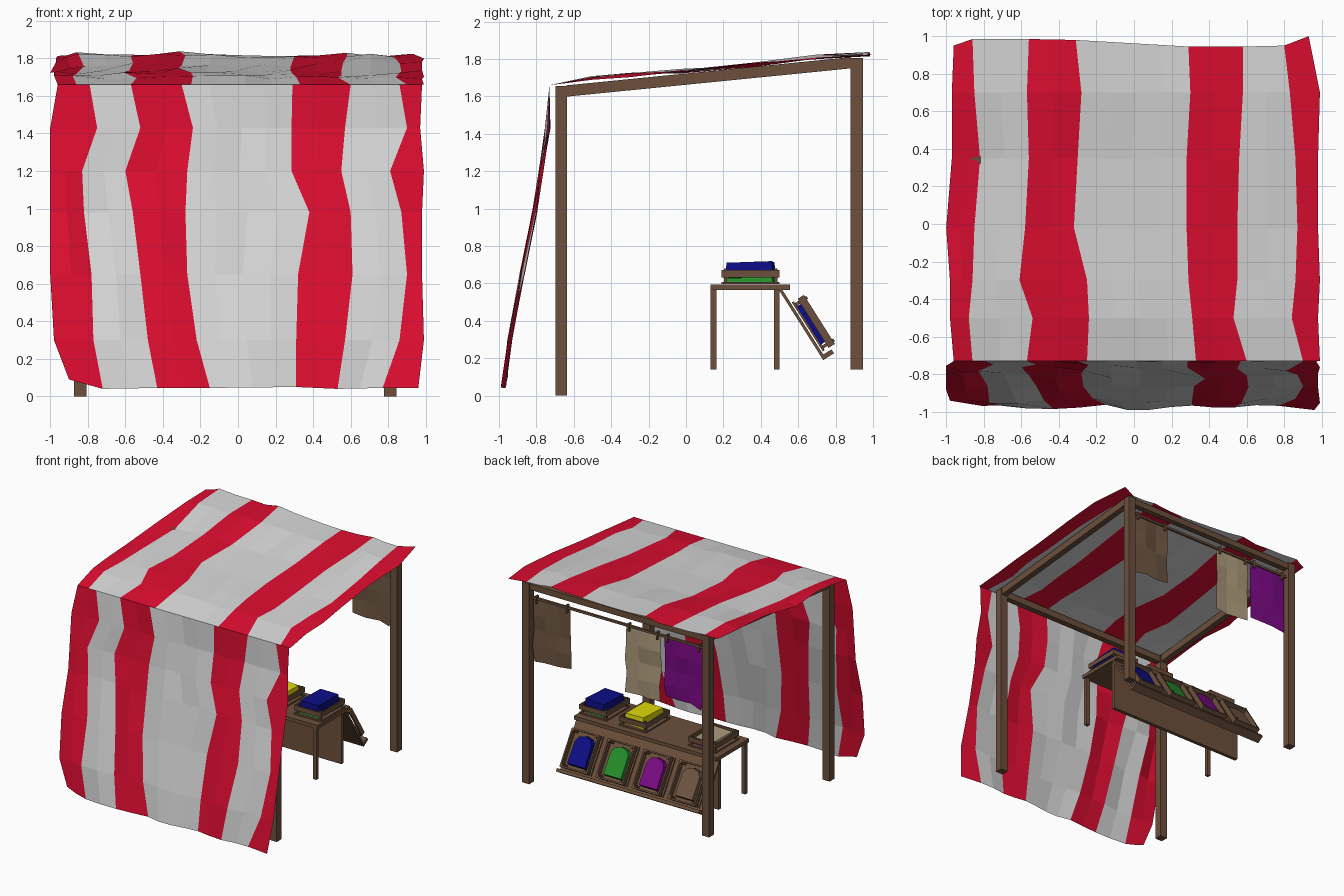
import bpy, bmesh, math, random
from mathutils import Matrix, Vector

if "Cube" in bpy.data.objects:
    bpy.data.objects.remove(bpy.data.objects["Cube"])

random.seed(4)


def mat(name, r, g, b):
    m = bpy.data.materials.new(name)
    m.diffuse_color = (r, g, b, 1)
    m.use_nodes = True
    m.node_tree.nodes["Principled BSDF"].inputs["Base Color"].default_value = m.diffuse_color
    return m


RED = mat("red canvas", .72, .004, .03)
WHITE = mat("white canvas", .68, .68, .68)
WOOD = mat("wood", .15, .08, .045)
BLUE = mat("blue cloth", .004, .004, .24)
GREEN = mat("green cloth", .02, .27, .025)
YELLOW = mat("yellow cloth", .75, .7, .003)
PURPLE = mat("purple cloth", .2, .003, .24)
CREAM = mat("cream cloth", .42, .33, .2)
BROWN = mat("brown cloth", .16, .095, .055)


def finish(name, bm, mats):
    me = bpy.data.meshes.new(name)
    bmesh.ops.recalc_face_normals(bm, faces=bm.faces)
    bm.to_mesh(me)
    bm.free()
    for m in mats:
        me.materials.append(m)
    ob = bpy.data.objects.new(name, me)
    bpy.context.scene.collection.objects.link(ob)
    return ob


def add_box(bm, x, y, z, M=Matrix()):
    """Box from (min, max) pairs, moved by M."""
    c = [(a[0] + a[1]) / 2 for a in (x, y, z)]
    s = [a[1] - a[0] for a in (x, y, z)]
    bmesh.ops.create_cube(bm, size=1, matrix=M @ Matrix.Translation(c) @ Matrix.Diagonal((*s, 1)))


def box(name, x, y, z, m=WOOD, M=Matrix()):
    bm = bmesh.new()
    add_box(bm, x, y, z, M)
    return finish(name, bm, [m])


def prism(name, pts, z0, z1, m, M):
    """Extruded outline whose top is slightly smaller than its base."""
    bm = bmesh.new()
    f = bm.faces.new([bm.verts.new((x, y, z0)) for x, y in pts])
    r = bmesh.ops.extrude_face_region(bm, geom=[f])
    for v in [g for g in r["geom"] if isinstance(g, bmesh.types.BMVert)]:
        v.co = (v.co.x * .93, v.co.y * .95, z1 + random.uniform(-.006, .006))
    bmesh.ops.transform(bm, matrix=M, verts=bm.verts)
    return finish(name, bm, [m])


# ---- striped canvas sheets ----
SUBS = [2, 2, 2, 4, 2, 2, 1]


def sheet(name, rows, place, edge):
    """rows: (along, height, stripe border xs); edge: offsets of the last row."""
    bm = bmesh.new()
    grid, cols = [], []
    for i, (a, h, xs) in enumerate(rows):
        line = []
        for s, n in enumerate(SUBS):
            for k in range(n + (s == 6)):
                t = k / n
                x = xs[s] + (xs[s + 1] - xs[s]) * t
                e = edge[s] + (edge[s + 1] - edge[s]) * t if i == len(rows) - 1 else 0
                w = random.uniform(-.013, .013) * (i > 0)
                line.append(bm.verts.new(place(x, a, h, w, e)))
        grid.append(line)
    for s, n in enumerate(SUBS):
        cols += [s % 2] * n
    for r0, r1 in zip(grid, grid[1:]):
        for j, c in enumerate(cols):
            bm.faces.new((r0[j], r0[j + 1], r1[j + 1], r1[j])).material_index = c
    return finish(name, bm, [RED, WHITE])


roof = [
    (-.73, 1.66, (-.96, -.86, -.57, -.25, .33, .60, .90, .99)),
    (-.50, 1.70, (-.98, -.88, -.54, -.24, .31, .53, .84, .98)),
    (-.30, 1.715, (-.98, -.86, -.61, -.25, .29, .55, .86, .99)),
    (-.02, 1.735, (-1.0, -.85, -.58, -.32, .28, .55, .87, .98)),
    (.35, 1.768, (-.97, -.82, -.56, -.30, .28, .56, .86, .98)),
    (.70, 1.812, (-.97, -.85, -.57, -.28, .30, .58, .83, .99)),
    (.96, 1.825, (-.96, -.86, -.56, -.31, .29, .58, .80, .93))]
sheet("roof_canvas", roof, lambda x, a, h, w, e: (x, a + e, h + w),
      (-.01, .025, .025, .02, -.015, -.015, -.01, .04))

front = [
    (1.66, -.73, (-.96, -.79, -.57, -.30, .29, .60, .86, .98)),
    (1.43, -.74, (-1.0, -.75, -.52, -.24, .285, .57, .90, .97)),
    (1.20, -.775, (-1.0, -.83, -.60, -.27, .285, .55, .81, .99)),
    (.98, -.81, (-1.0, -.82, -.56, -.28, .38, .60, .87, .98)),
    (.65, -.875, (-1.0, -.78, -.52, -.27, .32, .61, .90, .98)),
    (.30, -.94, (-.98, -.77, -.48, -.22, .31, .57, .86, .99)),
    (.04, -.975, (-.90, -.72, -.43, -.15, .31, .53, .77, .96))]
sheet("front_canvas", front, lambda x, a, h, w, e: (x, h + w * 1.2 - e * .4, a + abs(e)),
      (-.05, 0, .005, .005, .01, 0, .005, .005))

# ---- frame: posts, cross beams, sloping side beams ----
CX = -.015
for side, n in ((-1, "left"), (1, "right")):
    x = CX + side * .825
    xs = (x - .033, x + .033)
    box("front_post_" + n, xs, (-.697, -.635), (0, 1.655))
    box("back_post_" + n, xs, (.88, .945), (.14, 1.805))
    ang = math.atan2(.15, 1.51)
    box("side_beam_" + n, (x - .025, x + .025), (0, 1.53), (-.03, .03),
        M=Matrix.Translation((0, -.64, 1.629)) @ Matrix.Rotation(ang, 4, 'X'))
box("front_beam", (CX - .825, CX + .825), (-.69, -.64), (1.595, 1.65))
box("back_beam", (CX - .825, CX + .825), (.888, .937), (1.75, 1.80))
box("hanging_rod", (CX - .825, CX + .825), (.902, .920), (1.672, 1.69))


# ---- hanging cloths with pegs ----
def hanging(name, x0, x1, z0, m):
    bm = bmesh.new()
    bmesh.ops.create_grid(bm, x_segments=3, y_segments=4, size=.5)
    for v in bm.verts:
        u, t = v.co.x + .5, .5 - v.co.y
        j = random.uniform(-.012, .012)
        v.co = (x0 + (x1 - x0) * u + j * t, .911 + j * (t > .1),
                1.67 + (z0 - 1.67) * t + random.uniform(-.02, .02) * t)
    finish(name, bm, [m])
    for i, px in enumerate((x0 + .03, x1 - .03)):
        box(name + "_peg_%d" % i, (px - .008, px + .008), (.895, .927), (1.64, 1.705))


hanging("purple_hanging_cloth", -.79, -.44, 1.17, PURPLE)
hanging("cream_hanging_cloth", -.41, -.09, 1.14, CREAM)
hanging("brown_hanging_cloth", .42, .76, 1.16, BROWN)

# ---- table: top, back panel, front legs ----
box("table_top", (-.67, .64), (.13, .555), (.565, .595))
box("table_back_panel", (-.65, .62), (.47, .50), (.14, .565))
for n, x in (("left", -.64), ("right", .61)):
    box("table_leg_" + n, (x - .016, x + .016), (.132, .162), (.14, .565))

# ---- sloping display board and lip; local y runs down the slope ----
SLOPE = Matrix.Translation((0, .50, .575)) @ Matrix.Rotation(math.radians(-57.7), 4, 'X')
box("display_board", (-.67, .64), (0, .45), (-.008, .008), M=SLOPE)
box("display_lip", (-.67, .64), (.425, .45), (.008, .06), M=SLOPE)


# ---- slatted crate ----
def crate(name, M):
    bm = bmesh.new()
    w, l, t = .125, .155, .012
    add_box(bm, (-w, w), (-l, l), (0, .012), M)
    for s in (-1, 1):
        x, y = sorted((s * w, s * (w - t))), sorted((s * l, s * (l - t)))
        add_box(bm, x, (-l, l), (.036, .076), M)
        add_box(bm, (-w, w), y, (.036, .076), M)
        for q in (-1, 1):
            add_box(bm, sorted((q * (w - t), q * (w - 2.4 * t))),
                    sorted((s * (l - t), s * (l - 2.4 * t))), (.01, .084), M)
    finish(name, bm, [WOOD])


ARCH = [(-.085, .12), (.085, .12), (.085, -.07), (.055, -.11), (0, -.125), (-.055, -.11), (-.085, -.07)]
FOLD = [(-.095, -.125), (.09, -.135), (.1, .12), (-.085, .135)]

# crates leaning on the display board
for i, (x, m) in enumerate(((.48, BLUE), (.15, GREEN), (-.18, PURPLE), (-.51, BROWN))):
    M = SLOPE @ Matrix.Translation((x, .255, .015))
    crate("leaning_crate_%d" % i, M)
    prism("leaning_cloth_%d" % i, ARCH, .012, .055, m, M)

# crates standing on the table, each with (bottom, top, colour) layers of folded cloth
stock = ((.505, ((.012, .035, GREEN), (.036, .118, BLUE))),
         (.14, ((.012, .045, YELLOW), (.046, .1, YELLOW))),
         (-.495, ((.012, .035, PURPLE), (.036, .066, CREAM))))
for i, (x, layers) in enumerate(stock):
    M = Matrix.Translation((x, .345, .597))
    crate("table_crate_%d" % i, M)
    for k, (a, b, m) in enumerate(layers):
        prism("folded_cloth_%d_%d" % (i, k), FOLD, a, b, m, M)
